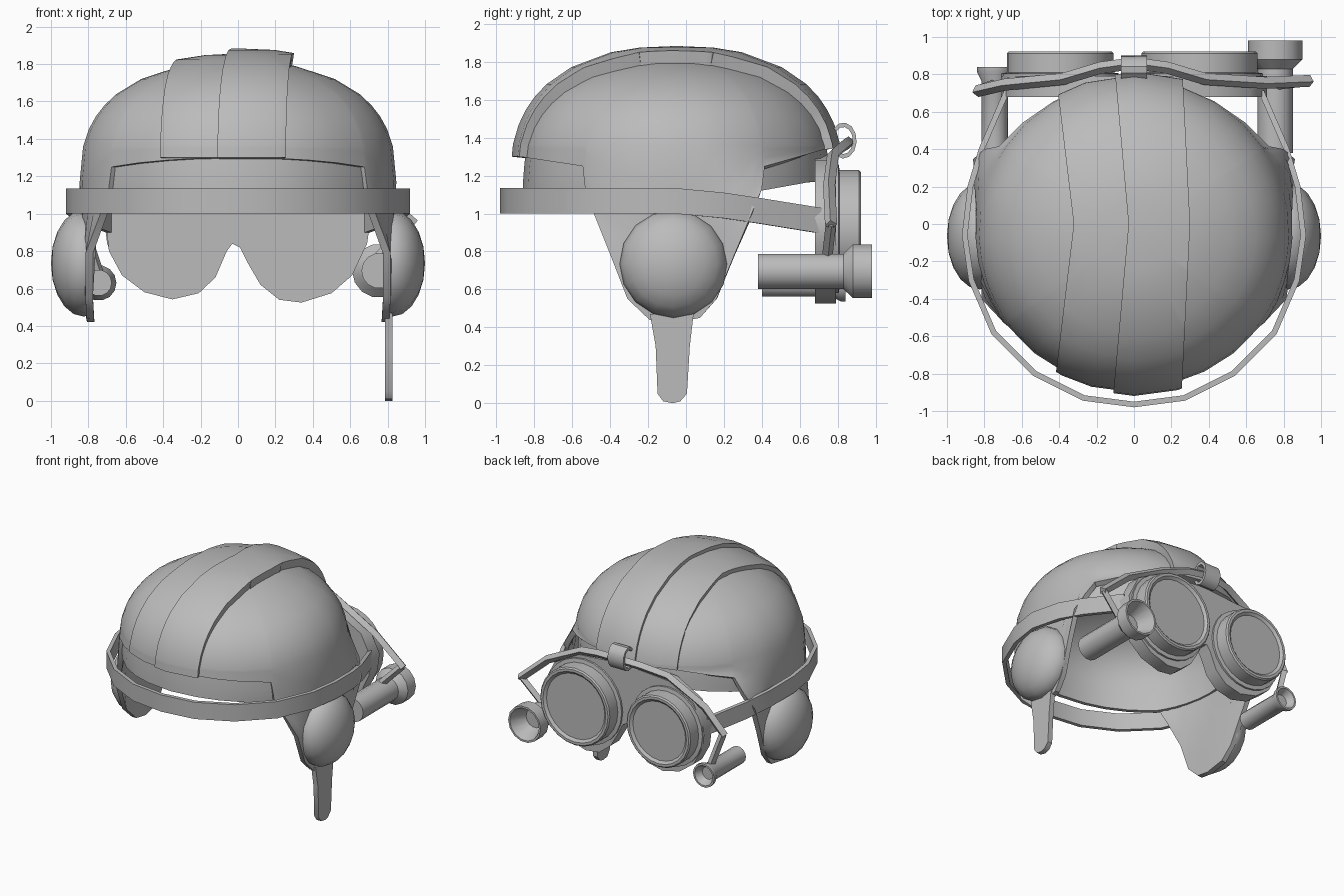
import bpy, bmesh, math
from mathutils import Matrix, Vector

if "Cube" in bpy.data.objects:
    bpy.data.objects.remove(bpy.data.objects["Cube"])

grey = bpy.data.materials.new("plain_grey")
grey.use_nodes = True
grey.diffuse_color = (0.5, 0.5, 0.5, 1)
grey.node_tree.nodes["Principled BSDF"].inputs["Base Color"].default_value = (0.5, 0.5, 0.5, 1)


def finish(name, data, solid=0, smooth=35, offset=-1):
    """Link data as an object, thicken it, bake modifiers and shade it."""
    if isinstance(data, bmesh.types.BMesh):
        bmesh.ops.recalc_face_normals(data, faces=data.faces)
        me = bpy.data.meshes.new(name)
        data.to_mesh(me)
        data.free()
        data = me
    data.materials.append(grey)
    ob = bpy.data.objects.new(name, data)
    bpy.context.collection.objects.link(ob)
    if solid:
        mod = ob.modifiers.new("thickness", 'SOLIDIFY')
        mod.thickness, mod.offset = solid, offset
    bpy.ops.object.select_all(action='DESELECT')
    ob.select_set(True)
    bpy.context.view_layer.objects.active = ob
    bpy.ops.object.convert(target='MESH')
    bpy.ops.object.shade_smooth_by_angle(angle=math.radians(smooth))
    return ob


def lerp(table, v):
    for (a, fa), (b, fb) in zip(table, table[1:]):
        if v <= b:
            return fa + (fb - fa) * max(0, v - a) / (b - a)
    return table[-1][1]


def prism(name, outline, place, depth):
    """Extrude a flat outline, placed in space by a function, along a vector."""
    bm = bmesh.new()
    f = bm.faces.new([bm.verts.new(place(a, b)) for a, b in outline])
    g = bmesh.ops.extrude_face_region(bm, geom=[f])
    bmesh.ops.translate(bm, vec=depth, verts=[v for v in g["geom"] if isinstance(v, bmesh.types.BMVert)])
    return finish(name, bm)


def ribbon(name, pts, height, thick):
    """Upright strip along points that mark its lower edge."""
    bm = bmesh.new()
    pairs = [(bm.verts.new(p), bm.verts.new((p[0], p[1], p[2] + height))) for p in pts]
    for (a, b), (c, d) in zip(pairs, pairs[1:]):
        bm.faces.new((a, c, d, b))
    return finish(name, bm, thick, 25, 0)


def bar(name, pts, radius):
    cu = bpy.data.curves.new(name, 'CURVE')
    cu.dimensions = '3D'
    cu.bevel_depth, cu.bevel_resolution, cu.use_fill_caps = radius, 0, True
    sp = cu.splines.new('POLY')
    sp.points.add(len(pts) - 1)
    for p, co in zip(sp.points, pts):
        p.co = (*co, 1)
    return finish(name, cu)


def lathe(name, profile, centre, steps):
    """Spin (radius, y) points about an axis running along y."""
    bm = bmesh.new()
    vs = [bm.verts.new((r, y, 0)) for r, y in profile]
    es = [bm.edges.new(p) for p in zip(vs, vs[1:])]
    bmesh.ops.spin(bm, geom=vs + es, cent=(0, 0, 0), axis=(0, 1, 0), angle=2 * math.pi, steps=steps)
    bmesh.ops.remove_doubles(bm, verts=bm.verts, dist=0.0005)
    bmesh.ops.translate(bm, vec=centre, verts=bm.verts)
    return finish(name, bm)


# Helmet shell: domed crown whose lower edge drops into a flared ear flap on each side
CY, RX, RY, BASE = -0.05, 0.85, 0.84, 1.36
RADIUS = [(0.42, 0.95), (1.13, 1), (1.25, 0.99), (BASE, 0.975), (1.45, 0.94), (1.52, 0.895),
          (1.58, 0.84), (1.64, 0.765), (1.72, 0.61), (1.79, 0.36), (1.812, 0.18)]
EDGE = [(-0.89, 1.3), (-0.55, 1.25), (-0.53, 1.1), (-0.49, 1.0), (-0.32, 0.55), (-0.2, 0.44), (-0.08, 0.42),
        (0.08, 0.45), (0.17, 0.55), (0.35, 1.0), (0.4, 1.13), (0.42, 1.25), (0.79, 1.35)]


def dome(edge, raise_by=0.0, flaring=0.0):
    ys = sorted([y for y, _ in EDGE] + [-0.86, -0.8, -0.7, -0.41, 0.26, 0.55, 0.67, 0.75])
    half = [math.asin(max(-1, min(1, (y - CY) / RY))) for y in ys]
    angles = half + [math.pi - a for a in half[-2:0:-1]]
    side = raise_by * 0.7
    bm = bmesh.new()
    cols = []
    for a in angles:
        c, s = math.cos(a), math.sin(a)
        low = lerp(edge, CY + RY * s)
        start, amount = (1.3, 1.3) if s > 0 else (1.05, 1)
        col = []
        for z in [low + (BASE - low) * i / 5 for i in range(5)] + [z for z, _ in RADIUS[3:]]:
            r = lerp(RADIUS, z)
            flare = 1 + flaring * amount * min(1, max(0, (start - z) / 0.3)) * s * s
            lift = raise_by * max(0, z - 1.3) / 0.5
            col.append(bm.verts.new(((RX * r * flare + side) * c, CY + (RY * r + side) * s, z + lift)))
        cols.append(col)
    pole = bm.verts.new((0, CY, 1.822 + raise_by))
    for c, d in zip(cols, cols[1:] + cols[:1]):
        for i in range(len(c) - 1):
            bm.faces.new((c[i], d[i], d[i + 1], c[i + 1]))
        bm.faces.new((c[-1], d[-1], pole))
    return bm


finish("helmet_shell", dome(EDGE, 0, 0.55), 0.04)

# Inner liner showing below the shell
finish("inner_liner", dome([(-0.87, 1.12), (-0.55, 1.08), (0.35, 1.11), (0.7, 1.17)], -0.04), 0.03)

# Raised crown panels, stepped in height, with gently bowed sides
for name, left, right, up, bows in (("crown_panel_low", -0.37, -0.06, 0.035, (-0.12, -0.09)),
                                    ("crown_panel_high", -0.065, 0.28, 0.062, (-0.09, -0.05))):
    bm = dome([(-1, 1.3), (0.5, 1.3), (0.8, 1.345)], up)
    for x, n, bow in ((left, -1, bows[0]), (right, 1, bows[1])):
        for v in bm.verts:
            v.co.x -= bow * (abs(v.co.y) - 0.4)
        bmesh.ops.bisect_plane(bm, geom=bm.verts[:] + bm.edges[:] + bm.faces[:], plane_co=(x, 0, 0),
                               plane_no=(n, 0, 0), clear_outer=True)
        for v in bm.verts:
            v.co.x += bow * (abs(v.co.y) - 0.4)
    finish(name, bm, up + 0.01)

# Padded ear cups, flat on the inside
for s, side in ((1, "left"), (-1, "right")):
    bm = bmesh.new()
    bmesh.ops.create_uvsphere(bm, u_segments=16, v_segments=10, radius=1)
    bmesh.ops.transform(bm, verts=bm.verts, matrix=Matrix.Translation((s * 0.825, -0.065, 0.735))
                        @ Matrix.Diagonal((0.175, 0.285, 0.285, 1)) @ Matrix.Rotation(math.pi / 2, 4, 'Y'))
    cut = bmesh.ops.bisect_plane(bm, geom=bm.verts[:] + bm.edges[:] + bm.faces[:], plane_co=(s * 0.805, 0, 0),
                                 plane_no=(-s, 0, 0), clear_outer=True)
    bmesh.ops.edgeloop_fill(bm, edges=[e for e in cut["geom_cut"] if isinstance(e, bmesh.types.BMEdge)])
    finish(side + "_ear_cup", bm, smooth=60)

# Hanging chin strap, on the left only
prism("chin_strap", [(-0.19, 0.47), (-0.16, 0.3), (-0.15, 0.05), (-0.12, 0.01), (-0.07, 0), (-0.03, 0.01),
                     (0.005, 0.05), (0.02, 0.3), (0.04, 0.47)],
      lambda y, z: (0.785, y, z), (0.04, 0, 0))

# Goggle strap running round the helmet
side_pts = [(0.27, -0.93, 1), (0.53, -0.8, 1), (0.75, -0.58, 1), (0.87, -0.3, 1), (0.905, -0.06, 1),
            (0.875, 0.2, 0.975), (0.815, 0.4, 0.945), (0.68, 0.71, 0.895)]
ribbon("goggle_strap", [(-x, y, z) for x, y, z in side_pts[::-1]] + [(0, -0.965, 1)] + side_pts, 0.135, 0.03)

# Goggle mask: two lobes with a nose notch and a bridged top
prism("goggle_mask", [(0.71, 0.98), (0.69, 0.84), (0.61, 0.67), (0.5, 0.575), (0.34, 0.525), (0.22, 0.54), (0.12, 0.62),
                      (0.05, 0.74), (0.01, 0.82), (-0.03, 0.84), (-0.06, 0.8), (-0.12, 0.66), (-0.21, 0.575),
                      (-0.35, 0.542), (-0.5, 0.58), (-0.62, 0.67), (-0.69, 0.8), (-0.71, 0.98), (-0.62, 1.16),
                      (-0.4, 1.28), (0, 1.31), (0.4, 1.28), (0.62, 1.16)],
      lambda x, z: (x, 0.68, z), (0, 0.11, 0))

# Lens rims with recessed lenses
for x, r, side in ((0.35, 0.31, "left"), (-0.395, 0.285, "right")):
    lathe(side + "_lens", [(0, 0.78), (r + 0.03, 0.78), (r + 0.03, 0.805), (r, 0.81), (r, 0.912), (r - 0.01, 0.922),
                           (r - 0.03, 0.922), (r - 0.05, 0.905), (0, 0.905)], (x, 0, 0.92), 24)

# Bent brow bar with a clip in the middle
bar("brow_bar", [(-0.84, 0.71, 0.93), (-0.69, 0.745, 1.13), (-0.38, 0.775, 1.31), (-0.18, 0.835, 1.36),
                 (0, 0.86, 1.375), (0.18, 0.835, 1.36), (0.38, 0.775, 1.31), (0.7, 0.755, 1.15), (0.94, 0.765, 0.94)], 0.032)
clip = [(math.cos(t), math.sin(t)) for t in [-2.6 + i * 0.5 for i in range(11)]]
prism("bar_clip", [(0.83 + 0.07 * c, 1.385 + 0.095 * s) for c, s in clip]
      + [(0.83 + 0.05 * c, 1.385 + 0.072 * s) for c, s in clip[::-1]],
      lambda y, z: (-0.07, y, z), (0.14, 0, 0))

# Lamps with hollow flared heads, each hung from the end of the bar
for side, x, z, rb, rh, y0, neck, y1, tip in (("left", 0.755, 0.695, 0.095, 0.145, 0.38, 0.83, 0.98, (0.93, 0.765, 0.95)),
                                             ("right", -0.745, 0.63, 0.07, 0.095, 0.4, 0.765, 0.84, (-0.83, 0.715, 0.94))):
    lathe(side + "_lamp", [(0, y0), (rb, y0), (rb, neck), (rh, neck + 0.05), (rh, y1), (rh - 0.015, y1),
                           (rb - 0.02, neck + 0.02), (0, neck + 0.02)], (x, 0, z), 14)
    bar(side + "_lamp_hanger", [tip, Vector((x, 0.745, z + rb * 0.8))], 0.028)
